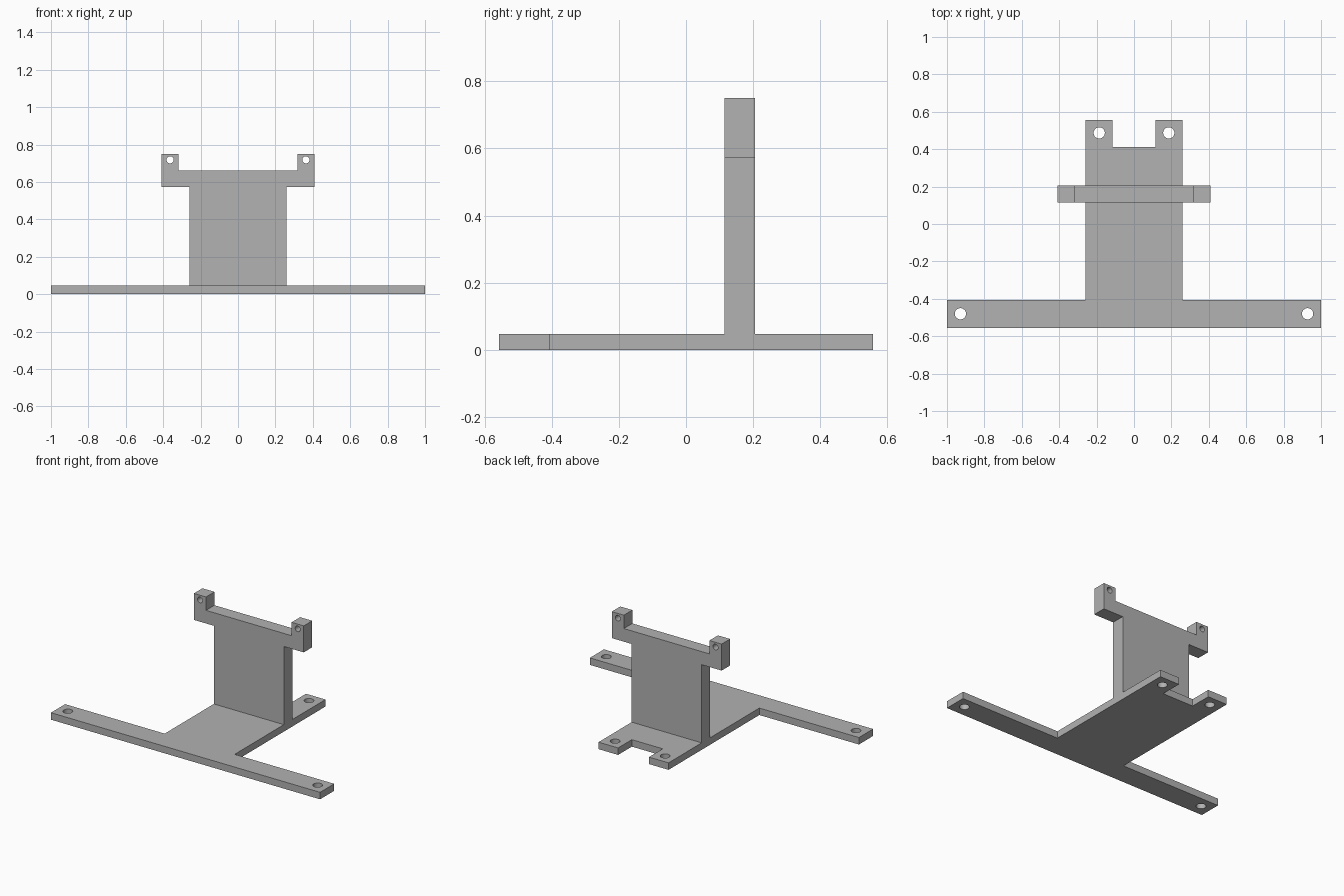
import bpy, bmesh
from mathutils import Vector

cube = bpy.data.objects.get("Cube")
if cube:
    bpy.data.objects.remove(cube, do_unlink=True)

grey = bpy.data.materials.new("plain_grey")
grey.use_nodes = True
grey.diffuse_color = (0.445, 0.445, 0.445, 1)
grey.node_tree.nodes["Principled BSDF"].inputs["Base Color"].default_value = grey.diffuse_color


def add_object(name, bm):
    bmesh.ops.recalc_face_normals(bm, faces=bm.faces)
    mesh = bpy.data.meshes.new(name)
    bm.to_mesh(mesh)
    bm.free()
    mesh.materials.append(grey)
    obj = bpy.data.objects.new(name, mesh)
    bpy.context.collection.objects.link(obj)
    return obj


def mirrored_plate(name, half, thickness):
    """Extrude a half outline, mirrored about x = 0, into a flat plate."""
    outline = half + [(-x, y) for x, y in reversed(half)]
    bm = bmesh.new()
    face = bm.faces.new([bm.verts.new((x, y, 0)) for x, y in outline])
    top = bmesh.ops.extrude_face_region(bm, geom=[face])["geom"]
    verts = [v for v in top if isinstance(v, bmesh.types.BMVert)]
    bmesh.ops.translate(bm, verts=verts, vec=(0, 0, thickness))
    return add_object(name, bm)


def drill(plate, holes):
    """Cut a mirrored pair of round holes for each (x, y, radius)."""
    bm = bmesh.new()
    for x, y, radius in holes:
        for side in (-1, 1):
            made = bmesh.ops.create_cone(bm, cap_ends=True, segments=32,
                                         radius1=radius, radius2=radius, depth=1)
            bmesh.ops.translate(bm, verts=made["verts"], vec=Vector((side * x, y, 0)))
    cutter = add_object(plate.name + "_hole_cutter", bm)
    cutter.hide_render = True
    mod = plate.modifiers.new("holes", 'BOOLEAN')
    mod.operation, mod.solver, mod.object = 'DIFFERENCE', 'EXACT', cutter
    bpy.ops.object.select_all(action='DESELECT')
    bpy.context.view_layer.objects.active = plate
    plate.select_set(True)
    bpy.ops.object.modifier_apply(modifier=mod.name)
    bpy.data.objects.remove(cutter, do_unlink=True)
    bpy.ops.object.shade_smooth_by_angle()


BASE = 0.047

# T-shaped base with a notched rear end
base = mirrored_plate("base_plate", [
    (1, -0.557), (1, -0.407), (0.26, -0.407),
    (0.26, 0.557), (0.115, 0.557), (0.115, 0.411)], BASE)
drill(base, [(0.928, -0.48, 0.03), (0.186, 0.487, 0.03)])

# Upright wall with side arms and raised lugs, stood up by rotation
wall = mirrored_plate("upright_bracket", [
    (0.26, BASE), (0.26, 0.572), (0.408, 0.572),
    (0.408, 0.75), (0.318, 0.75), (0.318, 0.66)], 0.09)
drill(wall, [(0.363, 0.718, 0.019)])
wall.rotation_euler.x = 1.5707963
wall.location.y = 0.205
